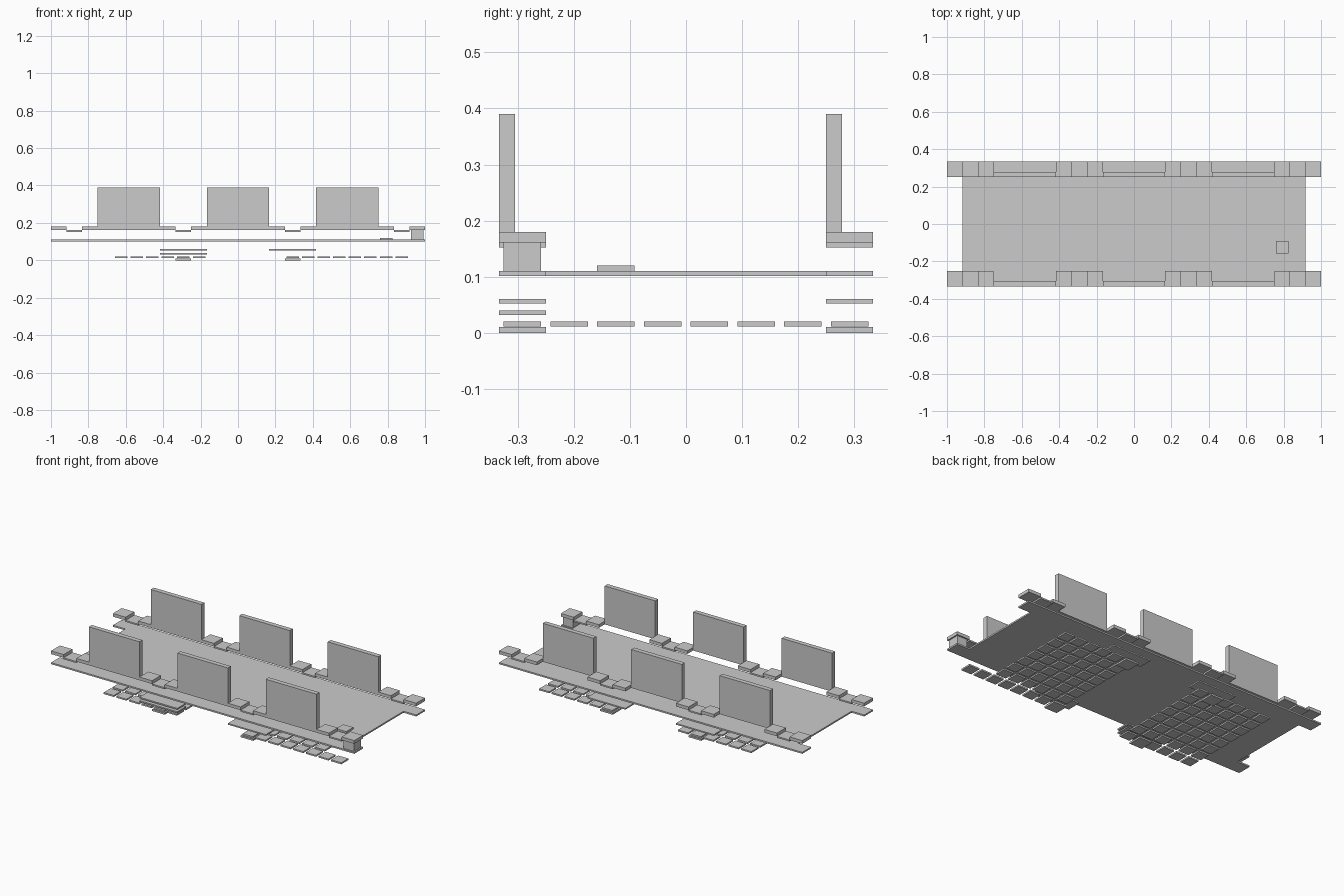
import bpy, bmesh
from mathutils import Matrix, Vector

if "Cube" in bpy.data.objects:
    bpy.data.objects.remove(bpy.data.objects["Cube"])

U = 1 / 12          # plan grid cell
grey = bpy.data.materials.new("light_grey")
grey.diffuse_color = (0.6, 0.6, 0.6, 1)
grey.use_nodes = True
grey.node_tree.nodes["Principled BSDF"].inputs["Base Color"].default_value = grey.diffuse_color


def boxes(name, spans):
    """One object from boxes given as (x0, x1, y0, y1, z0, z1)."""
    bm = bmesh.new()
    for x0, x1, y0, y1, z0, z1 in spans:
        mid = Vector((x0 + x1, y0 + y1, z0 + z1)) / 2
        size = Matrix.Diagonal((x1 - x0, y1 - y0, z1 - z0, 1))
        bmesh.ops.create_cube(bm, size=1, matrix=Matrix.Translation(mid) @ size)
    mesh = bpy.data.meshes.new(name)
    bm.to_mesh(mesh)
    bm.free()
    mesh.materials.append(grey)
    bpy.context.collection.objects.link(bpy.data.objects.new(name, mesh))


def cell(i, j, z0, z1, inset=0.0083):
    """Box inset within grid cell i, j."""
    return (i * U + inset, (i + 1) * U - inset, j * U + inset, (j + 1) * U - inset, z0, z1)


sides = ((-4 * U, -3 * U), (3 * U, 4 * U))     # front and back edge strips

# Deck with a tab at each corner
boxes("deck", [(-11 * U, 11 * U, -4 * U, 4 * U, 0.101, 0.11)])
boxes("deck_corner_tabs", [(x * U, (x + 1) * U, *s, 0.101, 0.11) for x in (-12, 11) for s in sides])

# Parapet: raised blocks, lower plates between them, tall wall panels
boxes("parapet_blocks", [(x * U, (x + 1) * U, *s, 0.161, 0.18)
                         for x in (-12, -10, -5, -3, 2, 4, 9, 11) for s in sides])
boxes("parapet_low_plates", [(x * U, (x + 1) * U, *s, 0.152, 0.161)
                             for x in (-11, -4, 3, 10) for s in sides])
boxes("wall_panels", [(x * U, (x + 4) * U, s[0], s[0] + 0.028, 0.161, 0.39)
                      for x in (-9, -2, 5) for s in sides])

# Corner post and small block on the deck
boxes("corner_post", [cell(11, -4, 0.11, 0.161)])
boxes("deck_block", [cell(9, -2, 0.11, 0.12)])

# Plates hanging under the deck
boxes("upper_hanging_plates", [(x * U, (x + 3) * U, *s, 0.052, 0.06) for x in (-5, 2) for s in sides])
boxes("lower_hanging_plate", [(-5 * U, -2 * U, *sides[0], 0.032, 0.04)])
boxes("base_plates", [(x * U, (x + 1) * U, *s, 0, 0.01) for x in (-4, 3) for s in sides])

# Two fields of floor tiles and two extra tiles on the front row
boxes("floor_tiles", [cell(i, j, 0.011, 0.02)
                      for x in (-8, 3) for i in range(x, x + 6) for j in range(-4, 4)])
boxes("extra_floor_tiles", [cell(i, -4, 0.011, 0.02) for i in (9, 10)])
